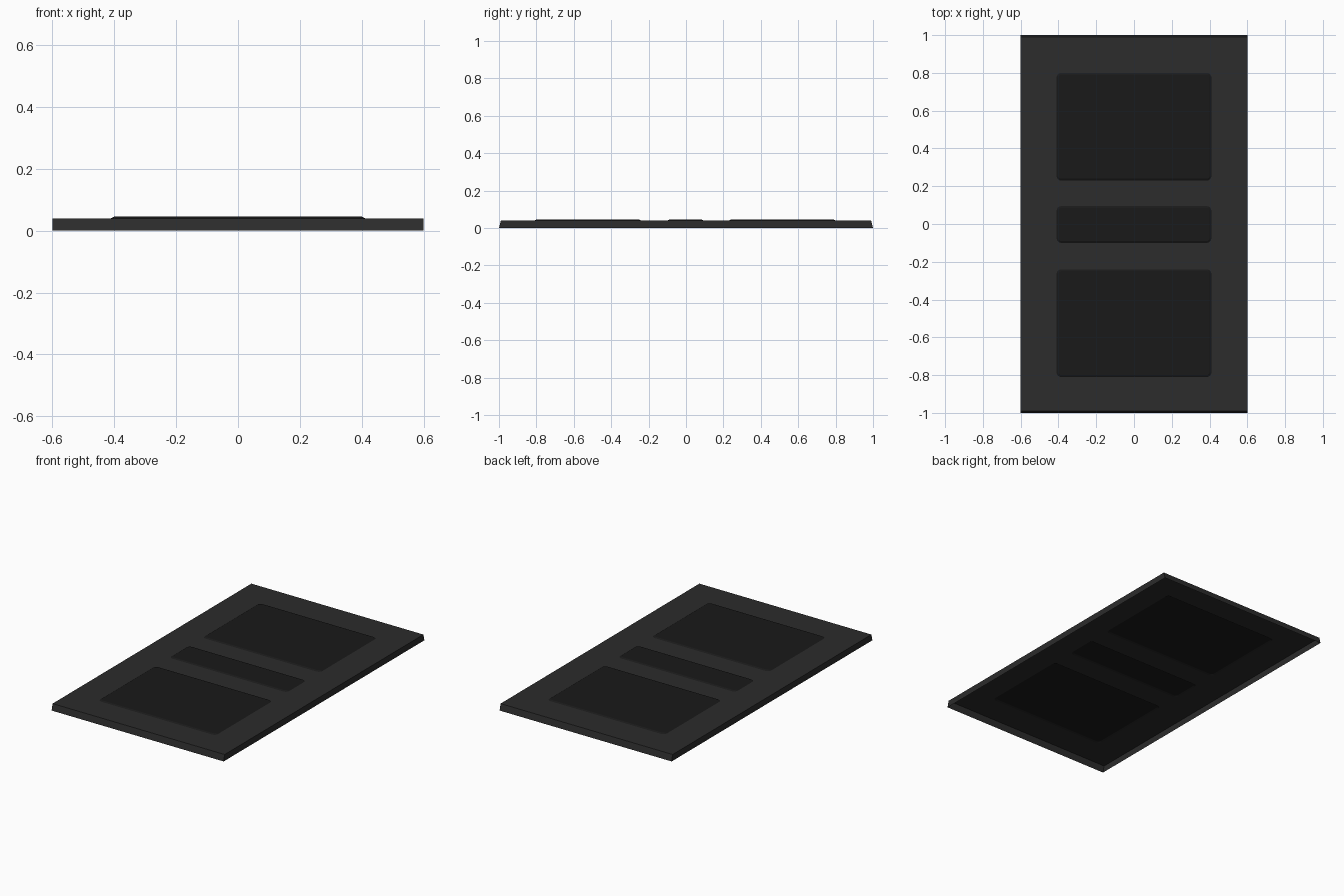
import bpy, bmesh, math
from mathutils import Vector

if "Cube" in bpy.data.objects:
    bpy.data.objects.remove(bpy.data.objects["Cube"])

TOP, RISE = 0.04, 0.005
PANELS = [(0.23, 0.80), (-0.10, 0.095), (-0.81, -0.24)]  # y ranges


def material(name, value):
    m = bpy.data.materials.new(name)
    m.diffuse_color = (value, value, value, 1)
    m.use_nodes = True
    m.node_tree.nodes["Principled BSDF"].inputs["Base Color"].default_value = m.diffuse_color
    return m


def rounded_rect(hx, y0, y1, r, z, steps=4):
    pts = []
    corners = [(hx - r, y1 - r), (-hx + r, y1 - r), (-hx + r, y0 + r), (hx - r, y0 + r)]
    for i, (cx, cy) in enumerate(corners):
        for k in range(steps + 1):
            a = math.pi / 2 * (i + k / steps)
            pts.append((cx + r * math.cos(a), cy + r * math.sin(a), z))
    return pts


def add_loop(bm, pts):
    return [bm.verts.new(p) for p in pts]


def bridge(bm, low, high):
    n = len(low)
    for i in range(n):
        j = (i + 1) % n
        bm.faces.new((low[i], low[j], high[j], high[i]))


def finish(bm, name, mat):
    mesh = bpy.data.meshes.new(name)
    bm.to_mesh(mesh)
    bm.free()
    mesh.materials.append(mat)
    obj = bpy.data.objects.new(name, mesh)
    bpy.context.collection.objects.link(obj)
    return obj


def rect(hx, hy, z):
    return [(hx, hy, z), (-hx, hy, z), (-hx, -hy, z), (hx, -hy, z)]


base_mat = material("base_grey", 0.025)
panel_mat = material("panel_black", 0.01)

# Base shell: open underneath, sloped ends, rounded openings for the panels
bm = bmesh.new()
foot = add_loop(bm, rect(0.6, 1.0, 0))
rim = add_loop(bm, rect(0.6, 0.99, TOP))
bridge(bm, foot, rim)
edges = [bm.edges.get((rim[i], rim[(i + 1) % 4])) for i in range(4)]
for y0, y1 in PANELS:
    hole = add_loop(bm, rounded_rect(0.41, y0, y1, 0.025, TOP))
    edges += [bm.edges.new((hole[i], hole[(i + 1) % len(hole)])) for i in range(len(hole))]
fill = bmesh.ops.triangle_fill(bm, edges=edges, use_beauty=True, normal=Vector((0, 0, 1)))
for f in fill["geom"]:
    if isinstance(f, bmesh.types.BMFace):
        f.normal_update()
        if f.normal.z < 0:
            f.normal_flip()
finish(bm, "mat_base", base_mat)

# Raised panels with a chamfered rounded border
for name, (y0, y1) in zip(("back_panel", "middle_panel", "front_panel"), PANELS):
    bm = bmesh.new()
    low = add_loop(bm, rounded_rect(0.41, y0, y1, 0.025, TOP))
    high = add_loop(bm, rounded_rect(0.40, y0 + 0.01, y1 - 0.01, 0.015, TOP + RISE))
    bridge(bm, low, high)
    bm.faces.new(high)
    finish(bm, name, panel_mat)
